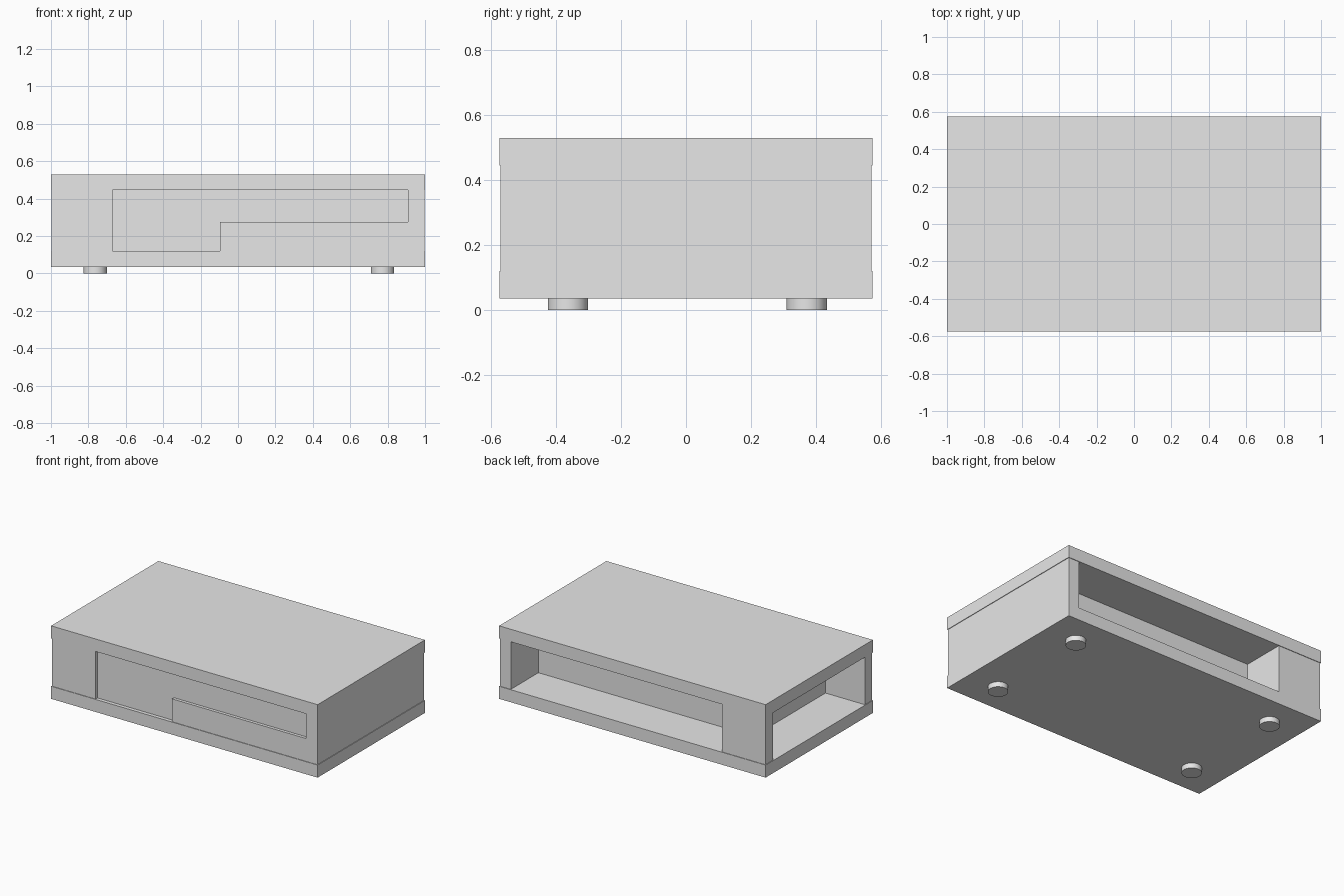
import bpy
import bmesh
from mathutils import Vector

cube = bpy.data.objects.get("Cube")
if cube:
    bpy.data.objects.remove(cube, do_unlink=True)

# One plain grey for the whole model
grey = bpy.data.materials.new("light_grey")
grey.use_nodes = True
grey.diffuse_color = (0.8, 0.8, 0.8, 1)
grey.node_tree.nodes["Principled BSDF"].inputs["Base Color"].default_value = (0.8, 0.8, 0.8, 1)

HX, HY = 1.0, 0.575                 # half width and half depth of the slabs
IX, IY = HX - 0.004, HY - 0.004     # the middle is set in slightly
BASE, FLOOR, CEIL, TOP = 0.035, 0.12, 0.445, 0.53
REAR_X0, REAR_X1 = -0.67, 0.915     # rear compartment opening
RECESS_Y = -0.55                    # back of the shallow front recess


def prism(name, points, push):
    """Extrude a closed flat outline along the push vector."""
    bm = bmesh.new()
    face = bm.faces.new([bm.verts.new(p) for p in points])
    grown = bmesh.ops.extrude_face_region(bm, geom=[face], use_keep_orig=True)
    verts = [g for g in grown["geom"] if isinstance(g, bmesh.types.BMVert)]
    bmesh.ops.translate(bm, verts=verts, vec=Vector(push))
    bmesh.ops.recalc_face_normals(bm, faces=bm.faces)
    mesh = bpy.data.meshes.new(name)
    bm.to_mesh(mesh)
    bm.free()
    mesh.materials.append(grey)
    obj = bpy.data.objects.new(name, mesh)
    bpy.context.collection.objects.link(obj)
    return obj


def slab(name, z0, z1):
    outline = [(-HX, -HY, z0), (HX, -HY, z0), (HX, HY, z0), (-HX, HY, z0)]
    return prism(name, outline, (0, 0, z1 - z0))


slab("bottom_slab", BASE, FLOOR)
slab("top_slab", CEIL, TOP)

# Middle block: plan outline with an open compartment at the rear and one at the side
plan = [(-IX, RECESS_Y), (IX, RECESS_Y), (IX, IY), (REAR_X1, IY),
        (REAR_X1, 0.275), (REAR_X0, 0.275), (REAR_X0, IY), (-IX, IY),
        (-IX, 0.49), (-0.70, 0.49), (-0.70, -0.495), (-IX, -0.495)]
prism("middle_block", [(x, y, FLOOR) for x, y in plan], (0, 0, CEIL - FLOOR))

# Front facing: leaves a shallow stepped recess open
facing_depth = (0, RECESS_Y + IY, 0)
prism("front_facing_right", [(x, -IY, z) for x, z in
      [(-IX, FLOOR), (-0.67, FLOOR), (-0.67, CEIL), (-IX, CEIL)]], facing_depth)
prism("front_facing_left", [(x, -IY, z) for x, z in
      [(-0.095, FLOOR), (IX, FLOOR), (IX, CEIL), (0.91, CEIL),
       (0.91, 0.275), (-0.095, 0.275)]], facing_depth)

# Four round feet
for side, x in (("right", -0.763), ("left", 0.773)):
    for end, y in (("front", -0.364), ("rear", 0.372)):
        bpy.ops.mesh.primitive_cylinder_add(vertices=48, radius=0.062, depth=BASE,
                                            location=(x, y, BASE / 2))
        foot = bpy.context.object
        foot.name = f"{end}_{side}_foot"
        foot.data.materials.append(grey)
        bpy.ops.object.shade_smooth_by_angle()
